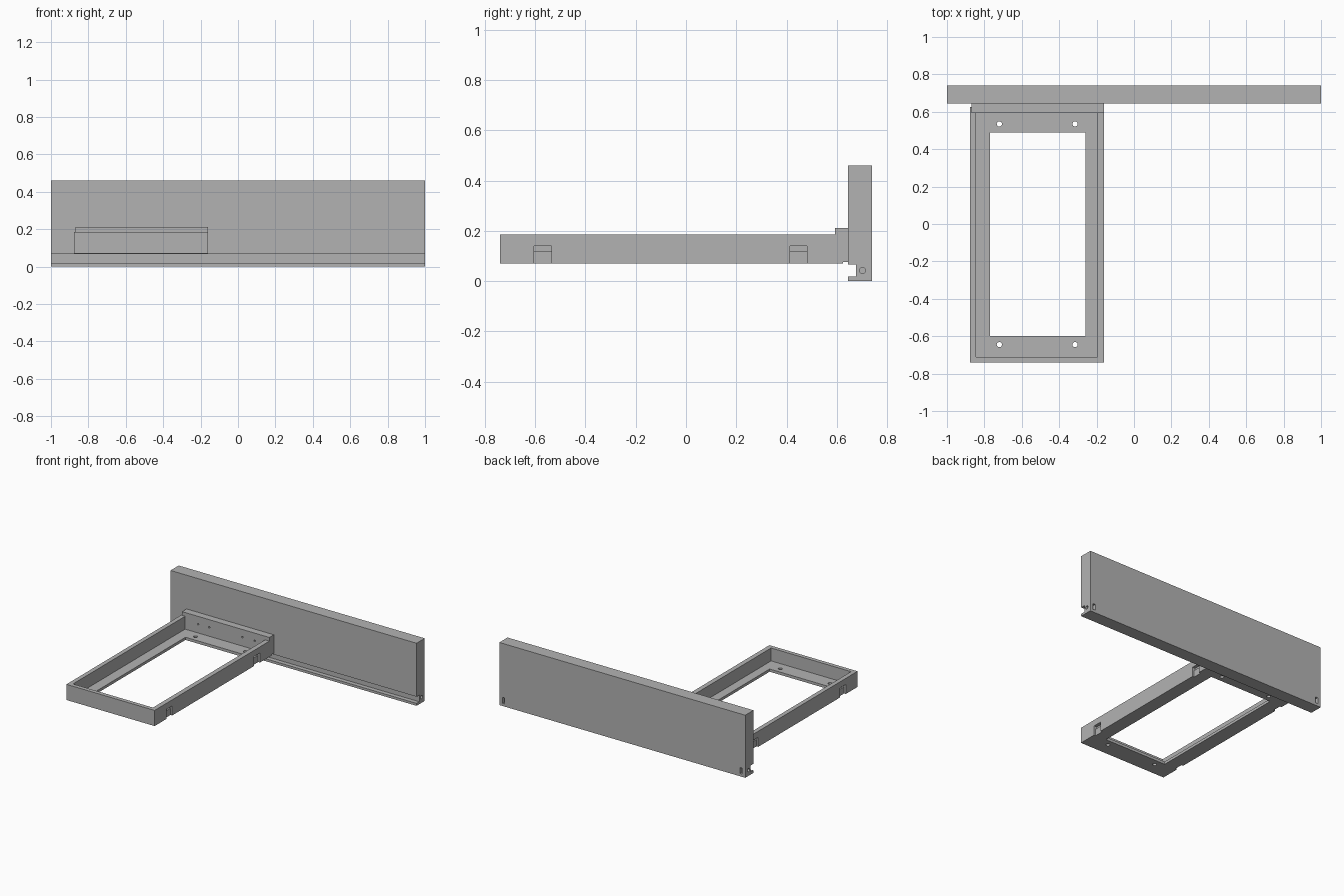
import bpy, bmesh, math
from mathutils import Matrix, Vector

old = bpy.data.objects.get("Cube")
if old:
    bpy.data.objects.remove(old, do_unlink=True)

grey = bpy.data.materials.new("plain grey")
grey.use_nodes = True
grey.diffuse_color = (0.45, 0.45, 0.45, 1)
grey.node_tree.nodes["Principled BSDF"].inputs["Base Color"].default_value = grey.diffuse_color


def finish(name, bm):
    mesh = bpy.data.meshes.new(name)
    bmesh.ops.recalc_face_normals(bm, faces=bm.faces)
    bm.to_mesh(mesh)
    bm.free()
    mesh.materials.append(grey)
    ob = bpy.data.objects.new(name, mesh)
    bpy.context.collection.objects.link(ob)
    return ob


def box(name, x, y, z):
    """Box from (min, max) pairs."""
    bm = bmesh.new()
    size = [b - a for a, b in (x, y, z)]
    mid = [(a + b) / 2 for a, b in (x, y, z)]
    bmesh.ops.create_cube(bm, size=1, matrix=Matrix.Translation(mid) @ Matrix.Diagonal((*size, 1)))
    return finish(name, bm)


def rod(name, centre, axis, radius, length):
    bm = bmesh.new()
    turn = Vector((0, 0, 1)).rotation_difference(Vector(axis)).to_matrix().to_4x4()
    bmesh.ops.create_cone(bm, cap_ends=True, segments=20, radius1=radius, radius2=radius,
                          depth=length, matrix=Matrix.Translation(centre) @ turn)
    return finish(name, bm)


def combine(target, tool, operation="DIFFERENCE"):
    mod = target.modifiers.new("cut", "BOOLEAN")
    mod.operation = operation
    mod.solver = "EXACT"
    mod.object = tool
    tool.hide_render = True
    bpy.context.view_layer.objects.active = target
    bpy.ops.object.modifier_apply(modifier=mod.name)
    bpy.data.objects.remove(tool, do_unlink=True)


# Long upright panel extruded from its side profile, with a groove low on the front
profile = [(0.74, 0), (0.74, 0.46), (0.645, 0.46), (0.645, 0.067),
           (0.677, 0.067), (0.677, 0.018), (0.645, 0.018), (0.645, 0)]
bm = bmesh.new()
end = bm.faces.new([bm.verts.new((-1, y, z)) for y, z in profile])
ext = bmesh.ops.extrude_face_region(bm, geom=[end])
moved = [v for v in ext["geom"] if isinstance(v, bmesh.types.BMVert)]
bmesh.ops.translate(bm, verts=moved, vec=(2, 0, 0))
panel = finish("upright_panel", bm)

# Screw hole in each end, meeting a nut slot from the back
for s in (-1, 1):
    combine(panel, rod("end_hole", (s * 0.97, 0.702, 0.042), (1, 0, 0), 0.012, 0.1))
    slot_x = sorted((s * 0.957, s * 0.975))
    combine(panel, box("nut_slot", slot_x, (0.688, 0.78), (0.02, 0.064)))

# Tray with a raised rear wall that meets the panel
left, right = -0.877, -0.16
tray = box("tray_frame", (left, right), (-0.74, 0.625), (0.07, 0.185))
combine(tray, box("rear_wall", (-0.87, right), (0.593, 0.645), (0.076, 0.212)), "UNION")
combine(tray, box("cavity", (-0.845, -0.195), (-0.71, 0.593), (0.09, 0.3)))
combine(tray, box("floor_opening", (-0.77, -0.26), (-0.6, 0.49), (0, 0.2)))

# Floor screw holes
for x in (-0.72, -0.315):
    for y in (-0.645, 0.535):
        combine(tray, rod("floor_hole", (x, y, 0.08), (0, 0, 1), 0.014, 0.06))

# Clip notches along the lower edge of both long sides
for y in (-0.57, 0.448):
    for edge in (left, right):
        for depth, low, high in ((0.014, 0.03, 0.13), (0.024, 0.12, 0.14)):
            combine(tray, box("notch", (edge - depth, edge + depth), (y - 0.034, y + 0.034), (low, high)))

# Small pilot holes in the rear wall
for x in (-0.74, -0.65, -0.38, -0.28):
    combine(tray, rod("pilot_hole", (x, 0.593, 0.155), (0, 1, 0), 0.006, 0.04))
